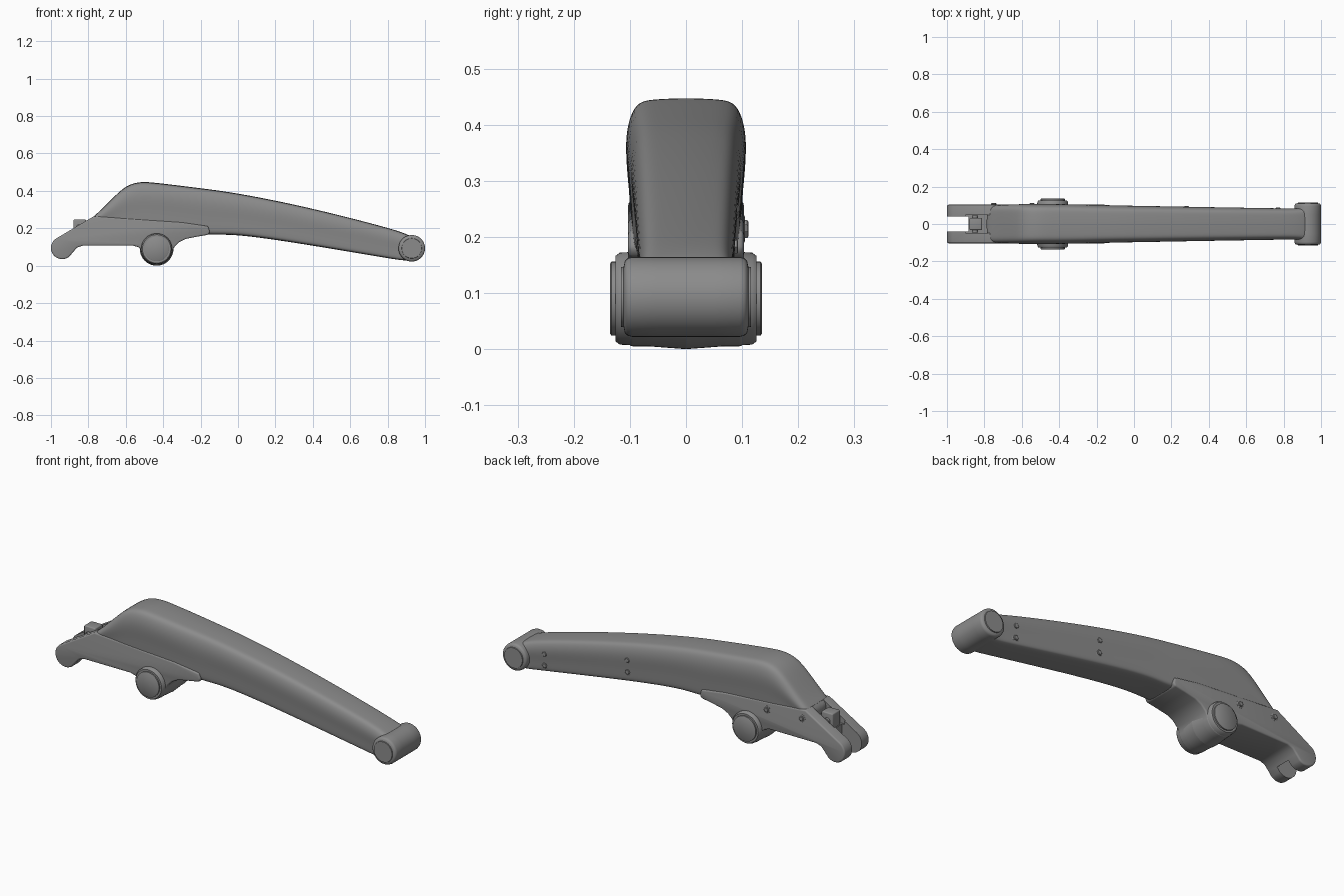
import bpy, bmesh, math
from mathutils import Vector, Matrix

cube = bpy.data.objects.get("Cube")
if cube:
    bpy.data.objects.remove(cube, do_unlink=True)

# Dark grey coating shared by all parts
coating = bpy.data.materials.new("dark_grey")
coating.use_nodes = True
grey = (.26, .26, .26, 1)
coating.diffuse_color = grey
coating.node_tree.nodes["Principled BSDF"].inputs["Base Color"].default_value = grey


def add_object(name, bm):
    bmesh.ops.recalc_face_normals(bm, faces=bm.faces)
    mesh = bpy.data.meshes.new(name)
    bm.to_mesh(mesh)
    bm.free()
    mesh.materials.append(coating)
    obj = bpy.data.objects.new(name, mesh)
    bpy.context.collection.objects.link(obj)
    return obj


def finish(obj, cutters=(), angle=35):
    """Cut, apply the modifiers, then shade smooth with sharp edges kept."""
    for cutter in cutters:
        mod = obj.modifiers.new("cut", 'BOOLEAN')
        mod.operation, mod.solver, mod.object = 'DIFFERENCE', 'EXACT', cutter
    bpy.ops.object.select_all(action='DESELECT')
    obj.select_set(True)
    bpy.context.view_layer.objects.active = obj
    bpy.ops.object.convert(target='MESH')
    bpy.ops.object.shade_smooth_by_angle(angle=math.radians(angle))
    for cutter in cutters:
        bpy.data.objects.remove(cutter, do_unlink=True)


def bevel(obj, width, segments=3):
    mod = obj.modifiers.new("bevel", 'BEVEL')
    mod.width, mod.segments = width, segments
    mod.limit_method, mod.angle_limit = 'ANGLE', math.radians(40)


def box(name, low, high):
    low, high = Vector(low), Vector(high)
    bm = bmesh.new()
    bmesh.ops.create_cube(bm, size=1)
    place = Matrix.Translation((low + high) / 2) @ Matrix.Diagonal((*(high - low), 1))
    bmesh.ops.transform(bm, matrix=place, verts=bm.verts)
    obj = add_object(name, bm)
    obj.hide_render = name.startswith("cutter")
    return obj


def lathe(name, centre, profile, sides=48):
    """Turn (radius, y) points about an axis along y."""
    bm = bmesh.new()
    rings = []
    for r, y in profile:
        rings.append([bm.verts.new(Vector(centre) + Vector((
            r * math.cos(math.tau * i / sides), y, r * math.sin(math.tau * i / sides))))
            for i in range(sides)])
    for a, b in zip(rings, rings[1:]):
        for i in range(sides):
            j = (i + 1) % sides
            bm.faces.new((a[i], a[j], b[j], b[i]))
    bm.faces.new(rings[0])
    bm.faces.new(rings[-1])
    finish(add_object(name, bm))


def mirrored(half):
    """Complete a symmetric lathe profile from its positive y half."""
    return [(r, -y) for r, y in reversed(half)] + half


def arc(cx, cz, r, start, end, steps=18):
    angles = [math.radians(start + (end - start) * i / steps) for i in range(steps + 1)]
    return [(cx + r * math.cos(a), cz + r * math.sin(a)) for a in angles]


# Curved main arm, lofted through stations of x, top, bottom, half width
stations = [
    (-.79, .25, .20, .092), (-.75, .28, .20, .098), (-.68, .35, .20, .103),
    (-.62, .409, .20, .106), (-.57, .438, .20, .107), (-.51, .448, .20, .107),
    (-.44, .442, .20, .107), (-.30, .425, .19, .105), (-.18, .41, .163, .102),
    (-.08, .397, .168, .099), (.05, .376, .16, .097), (.30, .327, .124, .092),
    (.60, .255, .074, .087), (.82, .196, .037, .083), (.88, .176, .028, .084),
    (.93, .156, .028, .09), (.96, .13, .05, .09)]
# Half section as fractions of half width and of depth below the top
section = [(0, -.01), (.5, 0), (.75, .012), (.9, .08), (1, .24), (1, .42),
           (.95, .62), (.93, .85), (.9, .97), (.7, 1), (0, 1)]
ring_shape = section + [(-u, v) for u, v in section[-2:0:-1]]
bm = bmesh.new()
rings = [[bm.verts.new((x, u * w, top - v * (top - bottom))) for u, v in ring_shape]
         for x, top, bottom, w in stations]
for a, b in zip(rings, rings[1:]):
    for i in range(len(a)):
        j = (i + 1) % len(a)
        bm.faces.new((a[i], a[j], b[j], b[i]))
bm.faces.new(rings[0])
bm.faces.new(rings[-1])
arm = add_object("main_arm", bm)
arm.modifiers.new("smooth", 'SUBSURF').levels = 2
finish(arm)

# Lower bracket with its fork prongs and the fillets around the pivot
outline = [(-.15, .18), (-.16, .211), (-.3, .232), (-.77, .265)]
outline += arc(-.94, .095, .06, 118, 310)
outline += [(-.88, .075), (-.86, .097), (-.83, .107), (-.56, .107), (-.535, .1)]
outline += arc(-.435, .09, .085, 180, 355)
outline += [(-.34, .1), (-.315, .125), (-.28, .143), (-.22, .155), (-.16, .165)]
bm = bmesh.new()
face = bm.faces.new([bm.verts.new((x, -.103, z)) for x, z in outline])
extruded = bmesh.ops.extrude_face_region(bm, geom=[face])["geom"]
bmesh.ops.translate(bm, vec=(0, .206, 0), verts=[v for v in extruded if isinstance(v, bmesh.types.BMVert)])
bracket = add_object("lower_bracket", bm)
bevel(bracket, .008)
finish(bracket, [box("cutter_slot", (-1.1, -.04, 0), (-.885, .04, .4)),
                 box("cutter_pocket", (-.9, -.047, .17), (-.77, .047, .4))])

# Stop block held between the fork rails
block = box("stop_block", (-.88, -.032, .14), (-.813, .032, .247))
bevel(block, .006)
finish(block)
lathe("stop_pin", (-.85, 0, .205), [(.016, -.046), (.016, .046)], 24)

# Pivot barrel and tip barrel with their end caps
lathe("pivot_barrel", (-.435, 0, .09),
      mirrored([(.09, 0), (.084, .08), (.082, .118), (.076, .126), (.066, .126), (.066, .133), (.063, .135)]))
lathe("tip_barrel", (.929, 0, .093),
      mirrored([(.071, .05), (.071, .096), (.069, .104), (.064, .109), (.054, .111), (.053, .116)]))

# Bolts on the back face: x, z, surface y
for n, (x, z, y) in enumerate([(.28, .245, .085), (.28, .182, .083), (.77, .143, .077),
                               (.77, .082, .075), (-.75, .218, .101), (-.545, .21, .101)]):
    lathe(f"bolt_washer_{n + 1}", (x, y, z), [(.02, -.01), (.02, .003), (.018, .004)], 24)
    lathe(f"bolt_head_{n + 1}", (x, y, z), [(.014, 0), (.014, .008), (.011, .01)], 6)
